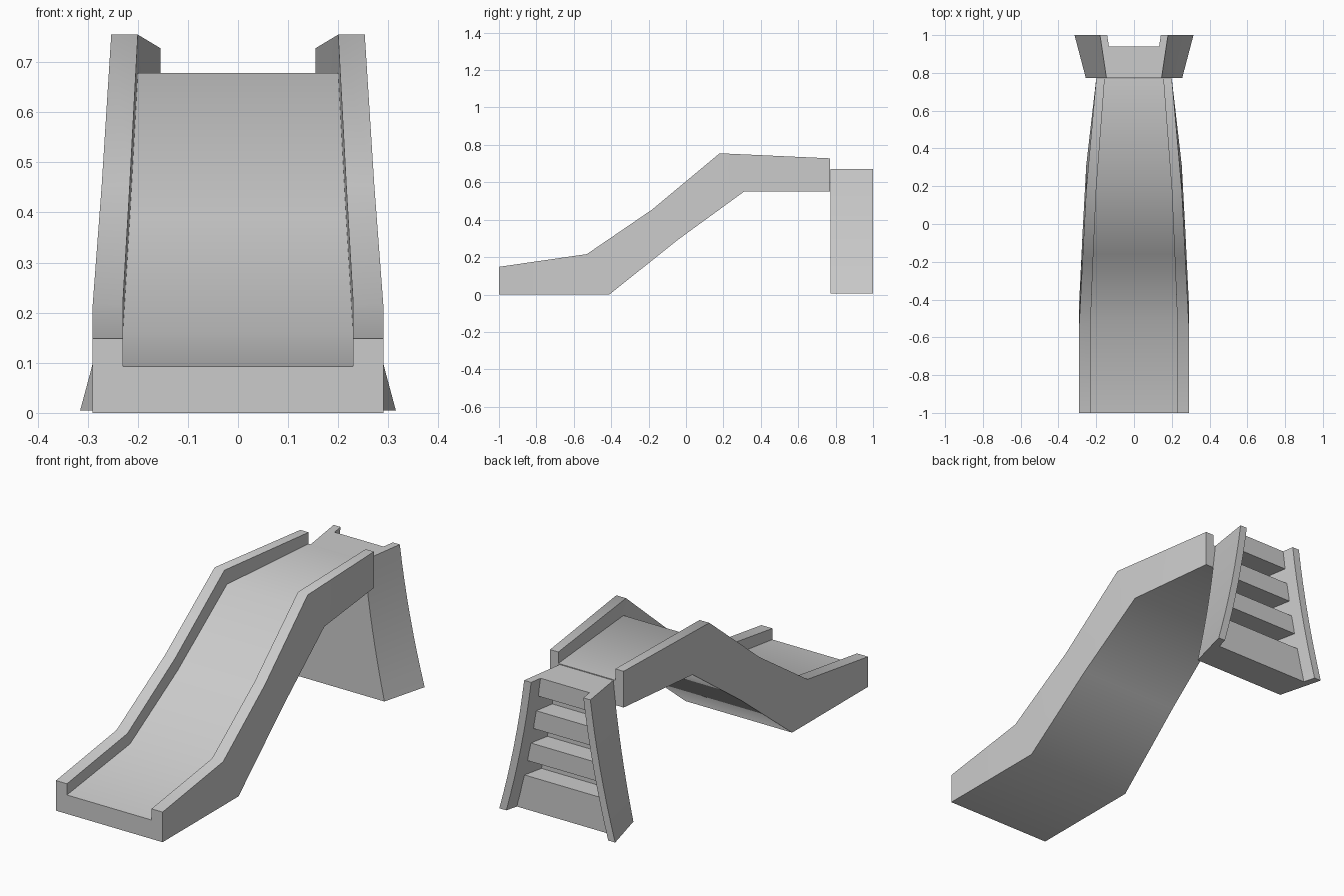
import bpy
import bmesh
import math

if "Cube" in bpy.data.objects:
    bpy.data.objects.remove(bpy.data.objects["Cube"])

grey = bpy.data.materials.new("light_grey_plastic")
grey.use_nodes = True
grey.diffuse_color = (0.6, 0.6, 0.6, 1)
grey.node_tree.nodes["Principled BSDF"].inputs["Base Color"].default_value = (0.6, 0.6, 0.6, 1)


def loft(name, rings):
    """Skin closed rings of equal length, cap both ends."""
    bm = bmesh.new()
    rows = [[bm.verts.new(p) for p in ring] for ring in rings]
    n = len(rows[0])
    for a, b in zip(rows, rows[1:]):
        for i in range(n):
            j = (i + 1) % n
            bm.faces.new((a[i], a[j], b[j], b[i]))
    bm.faces.new(rows[0])
    bm.faces.new(rows[-1])
    bmesh.ops.recalc_face_normals(bm, faces=bm.faces)
    mesh = bpy.data.meshes.new(name)
    bm.to_mesh(mesh)
    bm.free()
    obj = bpy.data.objects.new(name, mesh)
    bpy.context.collection.objects.link(obj)
    mesh.materials.append(grey)
    bpy.ops.object.select_all(action="DESELECT")
    obj.select_set(True)
    bpy.context.view_layer.objects.active = obj
    bpy.ops.object.shade_smooth_by_angle(angle=math.radians(50))
    return obj


# Slide chute: (y, z) lines of underside, rail top and bed, with half widths
under = [(-1, 0), (-.41, 0), (-.04, .295), (.31, .55), (.77, .55)]
rail = [(-1, .148), (-.53, .216), (-.18, .455), (.18, .755), (.77, .728)]
bed = [(-1, .093), (-.51, .157), (-.16, .388), (.2, .678), (.77, .672)]
outer = [.29, .29, .272, .253, .2]
inner = [.23, .23, .216, .2, .155]

chute = []
for u, r, b, xo, xi in zip(under, rail, bed, outer, inner):
    half = [(xo, *u), (xo, *r), (xi, *r), (xi, *b)]
    chute.append(half + [(-x, y, z) for x, y, z in reversed(half)])
loft("slide_chute", chute)

# Ladder: flared side panels around a stepped core
BASE, TOP = .005, .67
FRONT, BACK, STEP, RECESS = .773, 1.0, .94, .84


def flare(y, z):
    """Outer half width of the ladder at a given depth and height."""
    s = (TOP - z) / (TOP - BASE)
    depth = .81 + .19 * (y - FRONT) / (BACK - FRONT)
    return (.18 + .085 * s + .05 * s * s) * depth


for side, label in ((1, "left"), (-1, "right")):
    rings = []
    for i in range(9):
        z = BASE + (TOP - BASE) * i / 8
        f, b = flare(FRONT, z), flare(BACK, z)
        rings.append([(side * f, FRONT, z), (side * b, BACK, z),
                      (side * (b - .038), BACK, z), (side * (f - .038), FRONT, z)])
    loft("ladder_side_" + label, rings)

# Stepped core: toe-hold notches between the treads, platform on top
pitch, notch = (TOP - BASE) / 4, .075
profile = [(FRONT, BASE), (STEP, BASE)]
for k in range(1, 4):
    z = BASE + k * pitch
    profile += [(STEP, z), (RECESS, z), (RECESS, z + notch), (STEP, z + notch)]
profile += [(STEP, TOP), (FRONT, TOP)]
loft("ladder_steps", [[(side * (flare(y, z) - .02), y, z) for y, z in profile]
                      for side in (-1, 1)])
